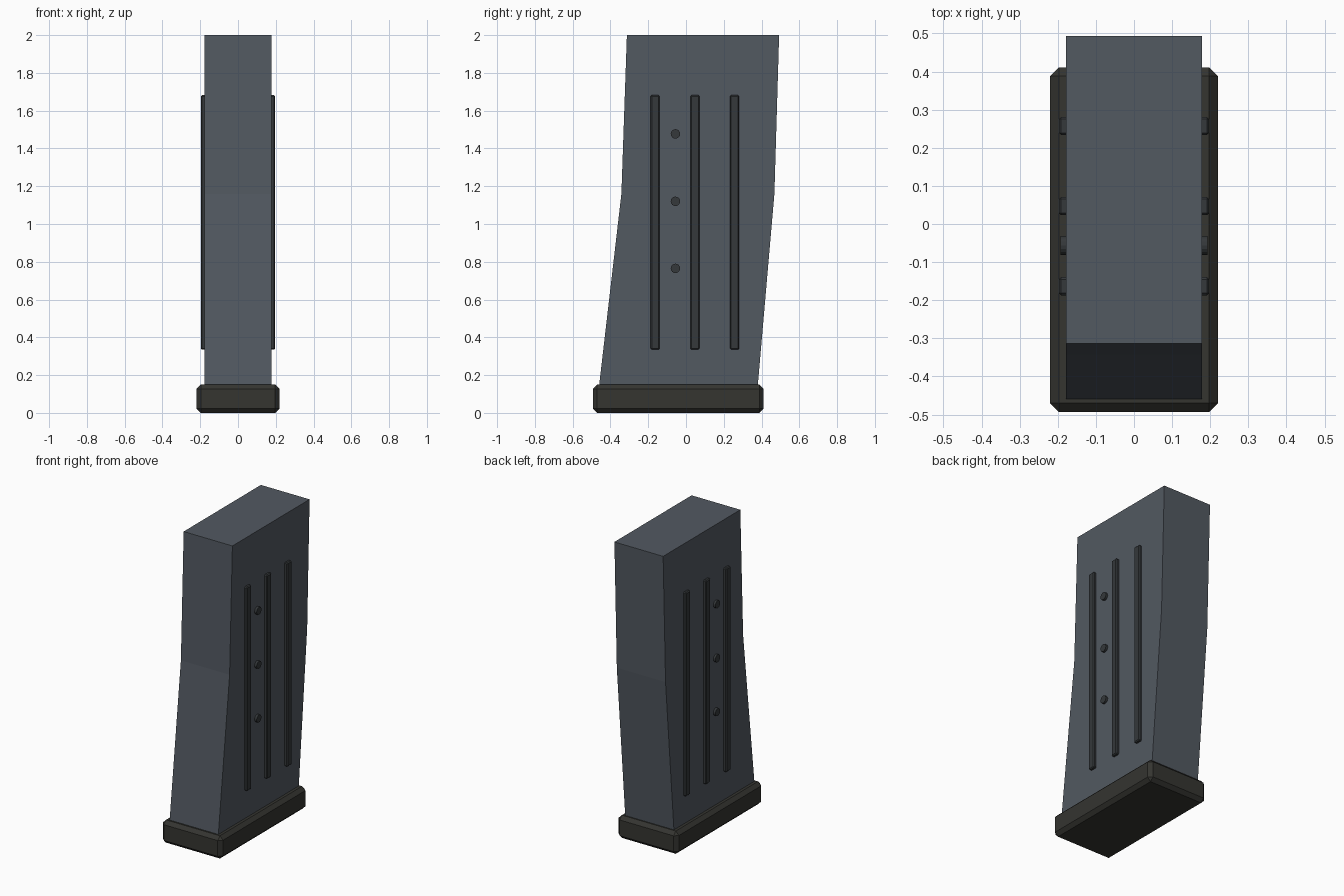
import bpy, bmesh, math
from mathutils import Matrix

if "Cube" in bpy.data.objects:
    bpy.data.objects.remove(bpy.data.objects["Cube"])


def material(name, color):
    m = bpy.data.materials.new(name)
    m.diffuse_color = (*color, 1)
    m.use_nodes = True
    m.node_tree.nodes["Principled BSDF"].inputs["Base Color"].default_value = m.diffuse_color
    return m


body_mat = material("slate", (0.085, 0.1, 0.12))
rib_mat = material("dark_grey", (0.035, 0.04, 0.043))
base_mat = material("warm_black", (0.035, 0.035, 0.03))


def finish(bm, name, mat):
    bmesh.ops.recalc_face_normals(bm, faces=bm.faces)
    me = bpy.data.meshes.new(name)
    bm.to_mesh(me)
    bm.free()
    me.materials.append(mat)
    ob = bpy.data.objects.new(name, me)
    bpy.context.collection.objects.link(ob)
    return ob


def box(name, x, y, z, mat, bevel):
    """Chamfered box from (min, max) ranges."""
    bm = bmesh.new()
    size = [r[1] - r[0] for r in (x, y, z)]
    mid = [(r[0] + r[1]) / 2 for r in (x, y, z)]
    bmesh.ops.create_cube(bm, size=1, matrix=Matrix.Translation(mid) @ Matrix.Diagonal((*size, 1)))
    bmesh.ops.bevel(bm, geom=bm.edges[:], offset=bevel, segments=1, affect='EDGES')
    return finish(bm, name, mat)


# Bent body: rectangular sections lofted upwards (z, front y, back y)
W = 0.178
sections = [(0.145, -0.46, 0.38), (1.16, -0.342, 0.468), (2.0, -0.313, 0.493)]
bm = bmesh.new()
rings = [[bm.verts.new(p) for p in ((-W, f, z), (W, f, z), (W, b, z), (-W, b, z))]
         for z, f, b in sections]
for lo, hi in zip(rings, rings[1:]):
    for i in range(4):
        j = (i + 1) % 4
        bm.faces.new((lo[i], lo[j], hi[j], hi[i]))
bm.faces.new(rings[0])
bm.faces.new(rings[-1])
finish(bm, "magazine_body", body_mat)

# Chamfered floor plate
box("floor_plate", (-0.22, 0.22), (-0.493, 0.411), (0, 0.15), base_mat, 0.023)

for side, s in (("right", 1), ("left", -1)):
    # Raised vertical ribs
    for k, y in enumerate((-0.163, 0.047, 0.257)):
        box(f"{side}_rib_{k + 1}", sorted((s * 0.158, s * 0.197)), (y - 0.024, y + 0.024),
            (0.335, 1.682), rib_mat, 0.006)
    # Round studs
    for k, z in enumerate((0.765, 1.12, 1.477)):
        bm = bmesh.new()
        bmesh.ops.create_cone(bm, cap_ends=True, segments=16, radius1=0.025, radius2=0.025, depth=0.03,
                              matrix=Matrix.Translation((s * 0.178, -0.056, z))
                              @ Matrix.Rotation(math.pi / 2, 4, 'Y'))
        finish(bm, f"{side}_stud_{k + 1}", rib_mat)
